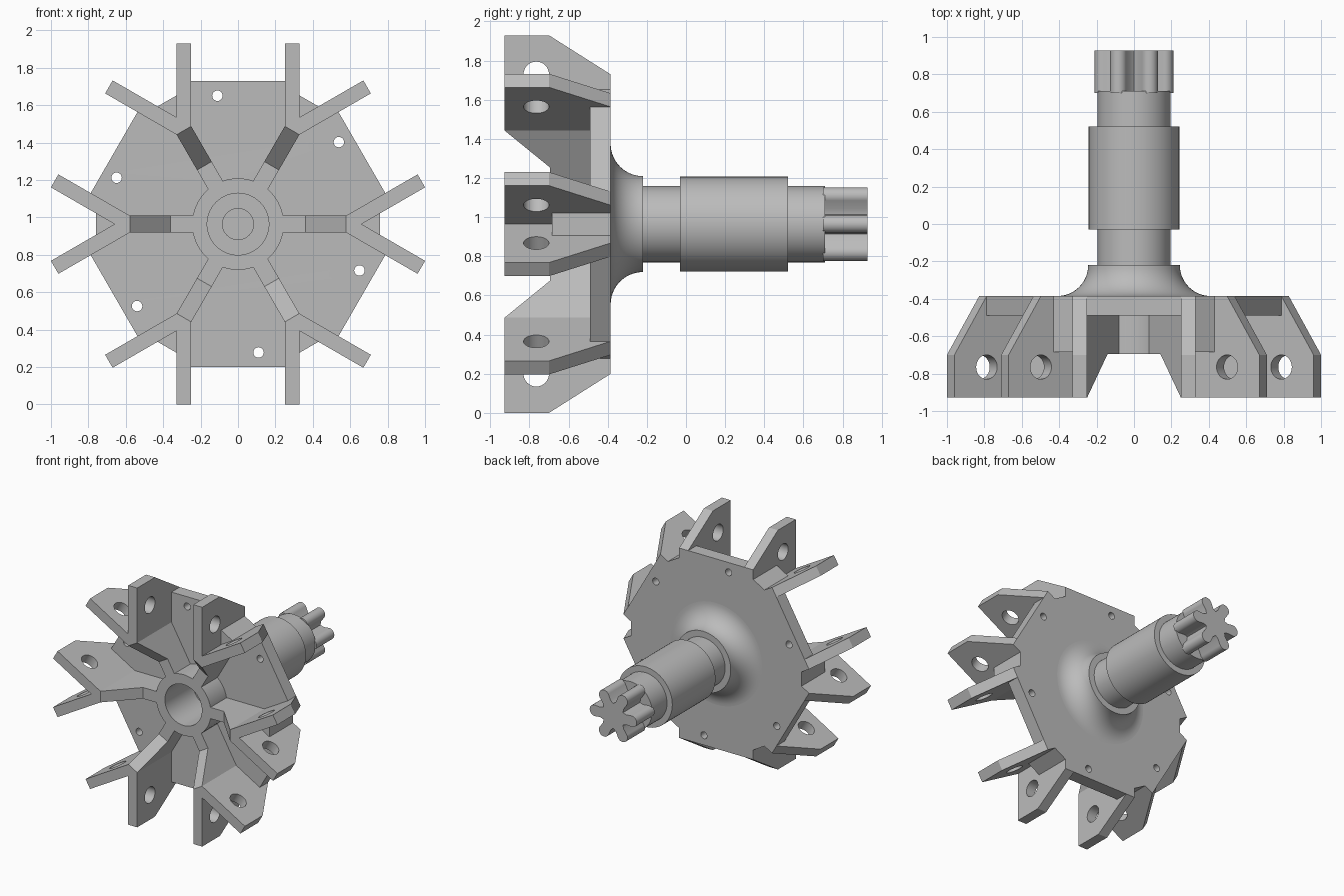
import bpy, bmesh, math
from mathutils import Matrix

if "Cube" in bpy.data.objects:
    bpy.data.objects.remove(bpy.data.objects["Cube"], do_unlink=True)

AXIS_Z = 0.9645          # height of the shaft axis
REACH = 0.9645           # how far the lugs reach from the axis
BACK, FACE, MID, FRONT = -0.385, -0.49, -0.695, -0.927
SIXTH = math.pi / 3

steel = bpy.data.materials.new("grey_steel")
steel.use_nodes = True
grey = (0.5, 0.5, 0.5, 1)
steel.diffuse_color = grey
steel.node_tree.nodes["Principled BSDF"].inputs["Base Color"].default_value = grey


def circle(cx, cy, r, n=32):
    return [(cx + r * math.cos(math.tau * i / n), cy + r * math.sin(math.tau * i / n))
            for i in range(n)]


def turn(point, angle):
    a, b = point
    c, s = math.cos(angle), math.sin(angle)
    return (a * c - b * s, a * s + b * c)


def finish(bm, name):
    bmesh.ops.remove_doubles(bm, verts=bm.verts, dist=0.0001)
    bmesh.ops.recalc_face_normals(bm, faces=bm.faces)
    mesh = bpy.data.meshes.new(name)
    bm.to_mesh(mesh)
    bm.free()
    mesh.materials.append(steel)
    return mesh


def prism(name, loops, low, high, upright=False):
    """Extrude an outline with holes: along y, or along z if the outline is in x and y."""
    curve = bpy.data.curves.new(name + "_outline", "CURVE")
    curve.dimensions = "2D"
    curve.fill_mode = "BOTH"
    curve.extrude = (high - low) / 2
    for loop in loops:
        spline = curve.splines.new("POLY")
        spline.points.add(len(loop) - 1)
        for p, (a, b) in zip(spline.points, loop):
            p.co = (a, b, 0, 1)
        spline.use_cyclic_u = True
    temp = bpy.data.objects.new(name + "_outline", curve)
    bpy.context.collection.objects.link(temp)
    graph = bpy.context.evaluated_depsgraph_get()
    raw = bpy.data.meshes.new_from_object(temp.evaluated_get(graph))
    bm = bmesh.new()
    bm.from_mesh(raw)
    bpy.data.objects.remove(temp)
    bpy.data.curves.remove(curve)
    bpy.data.meshes.remove(raw)
    for v in bm.verts:
        a, b, h = v.co
        h += (low + high) / 2
        v.co = (a, b, h) if upright else (a, h, b)
    return finish(bm, name)


def lathe(name, profile, steps=64):
    bm = bmesh.new()
    verts = [bm.verts.new((r, y, 0)) for r, y in profile]
    edges = [bm.edges.new(pair) for pair in zip(verts, verts[1:])]
    bmesh.ops.spin(bm, geom=verts + edges, cent=(0, 0, 0), axis=(0, 1, 0),
                   angle=math.tau, steps=steps)
    return finish(bm, name)


def place(name, mesh, angle=0):
    obj = bpy.data.objects.new(name, mesh)
    obj.location.z = AXIS_Z
    obj.rotation_euler.y = angle
    bpy.context.collection.objects.link(obj)
    obj.select_set(True)
    bpy.context.view_layer.objects.active = obj
    return obj


for other in bpy.context.selected_objects:
    other.select_set(False)

# Six-sided disc with notched corners, bolt holes and a centre opening
outline = []
for k in range(6):
    corner = [(0.76, -0.058), (0.76, 0.058)]
    edge = [turn((0.765, s * 0.33), SIXTH / 2) for s in (-1, 1)]
    outline += [turn(p, k * SIXTH) for p in corner + edge]
bolt_angle = math.radians(39.1)
bolts = [circle(*turn((0.695, 0), bolt_angle + k * SIXTH), 0.028, 20) for k in range(6)]
place("disc", prism("disc", [outline, circle(0, 0, 0.22)] + bolts, FACE, BACK))

# Hub, flared flange and stepped shaft turned in one profile
flare = [(0.41 - 0.165 * math.sin(t), -0.22 - 0.165 * math.cos(t))
         for t in [math.pi / 2 * i / 14 for i in range(15)]]
profile = [(0, -0.2), (0.083, -0.2), (0.083, -0.34), (0.165, -0.34), (0.165, MID),
           (0.245, MID), (0.245, -0.44), (0.41, -0.44)] + flare
profile += [(0.195, -0.22), (0.195, -0.03), (0.242, -0.03), (0.242, 0.52),
            (0.195, 0.52), (0.195, 0.71), (0, 0.71)]
place("hub_and_shaft", lathe("hub_and_shaft", profile))

# Splined shaft end with six rounded teeth
teeth = []
for k in range(6):
    head = [(0.165 + 0.045 * math.cos(t), 0.045 * math.sin(t))
            for t in [math.pi * (i / 12 - 0.5) for i in range(13)]]
    tooth = [(0.115, -0.04)] + head + [(0.115, 0.04), turn((0.1, 0), SIXTH / 2)]
    teeth += [turn(p, k * SIXTH) for p in tooth]
place("splined_end", prism("splined_end", [teeth], 0.70, 0.927))

# Spokes, corner gussets and paired lugs repeated round the axis
spoke = prism("spoke", [[(0.2, MID), (0.36, MID), (0.578, FRONT), (0.64, FRONT),
                         (0.64, -0.44), (0.2, -0.44)]], -0.045, 0.045, upright=True)
gusset = prism("gusset", [[(0.65, 0), (0.76, -0.06), (0.76, 0.06)]], -0.685, BACK)
lug_shape = [(0.522, FRONT), (REACH, FRONT), (REACH, -0.70), (0.765, BACK), (0.522, BACK)]
lug = prism("lug", [lug_shape, circle(0.765, -0.765, 0.065)], 0.25, 0.33, upright=True)
mirrored = lug.copy()
mirrored.transform(Matrix.Scale(-1, 4, (0, 0, 1)))
mirrored.flip_normals()
for k in range(6):
    place(f"spoke_{k + 1}", spoke, k * SIXTH)
    place(f"gusset_{k + 1}", gusset, k * SIXTH)
    place(f"lug_a_{k + 1}", lug, (k + 0.5) * SIXTH)
    place(f"lug_b_{k + 1}", mirrored, (k + 0.5) * SIXTH)

bpy.ops.object.shade_smooth_by_angle(angle=math.radians(30))
